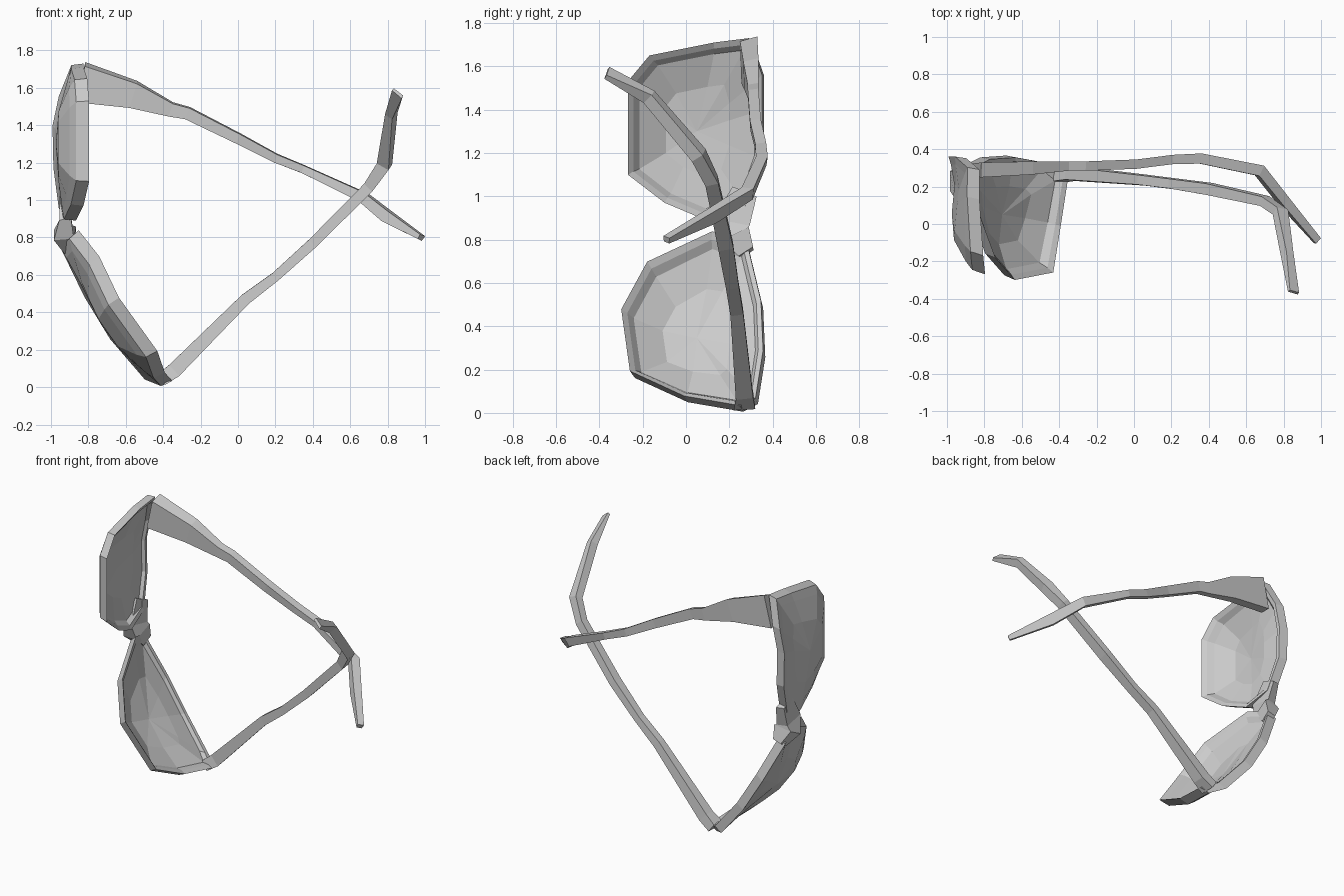
import bpy
from mathutils import Vector as V

if "Cube" in bpy.data.objects:
    bpy.data.objects.remove(bpy.data.objects["Cube"])


def make(name, verts, faces):
    me = bpy.data.meshes.new(name)
    me.from_pydata([tuple(v) for v in verts], [], faces)
    me.validate()
    ob = bpy.data.objects.new(name, me)
    bpy.context.collection.objects.link(ob)
    return ob


def loft(name, rings, cap_a, cap_b):
    """Join rings of points; caps are a centre point or None for an n-gon."""
    n = len(rings[0])
    verts = [p for r in rings for p in r]
    faces = []
    for k in range(len(rings) - 1):
        for i in range(n):
            j = (i + 1) % n
            faces.append((k*n+i, k*n+j, (k+1)*n+j, (k+1)*n+i))
    for cap, start, flip in ((cap_a, 0, True), (cap_b, (len(rings)-1)*n, False)):
        loop = list(range(start, start+n))
        if flip:
            loop.reverse()
        if cap is None:
            faces.append(loop)
        else:
            verts.append(cap)
            c = len(verts) - 1
            faces += [(loop[i], loop[(i+1) % n], c) for i in range(n)]
    return make(name, verts, faces)


def lens(name, outline, centre, inward):
    """Domed lens shell with a thick rim around its concave side."""
    o = [V(p) for p in outline]
    c, d = V(centre), V(inward).normalized()

    def ring(s, off):
        # parabolic dome: depth falls with the square of the radius
        return [c + (p-c)*s + d*(off - (p-c).dot(d)*s*(1-s)) for p in o]
    rings = [ring(.5, -.03), ring(.85, -.03), ring(.98, -.03), ring(1, .035),
             ring(.93, .03), ring(.87, .005), ring(.5, 0)]
    return loft(name, rings, c - d*.03, c)


def bar(name, pts, side):
    """Four-sided bar along (x, y, z, width along side, height)."""
    p = [V(q[:3]) for q in pts]
    rings = []
    for i, q in enumerate(pts):
        t = (p[min(i+1, len(p)-1)] - p[max(i-1, 0)]).normalized()
        s = V(side)
        s = (s - t*s.dot(t)).normalized()
        b = t.cross(s)
        rings.append([p[i] + s*(u*q[3]/2) + b*(v*q[4]/2)
                      for u, v in ((-1, -.8), (1, -1), (.8, 1), (-1, .9))])
    return loft(name, rings, None, None)


# Lenses with rims
lens("upper_lens",
     [(-.83, -.26, 1.10), (-.83, -.26, 1.53), (-.84, -.16, 1.65), (-.86, .14, 1.71),
      (-.86, .30, 1.73), (-.93, .36, 1.56), (-.965, .36, 1.40), (-.96, .36, 1.17),
      (-.93, .28, .95), (-.90, .10, .89), (-.86, -.09, .97)],
     (-.945, .05, 1.3), (.95, -.25, 0))
lens("lower_lens",
     [(-.88, .13, .82), (-.77, -.17, .68), (-.665, -.29, .46), (-.46, -.25, .175),
      (-.42, 0, .06), (-.38, .26, .015), (-.47, .33, .05), (-.66, .365, .27),
      (-.80, .355, .5), (-.93, .29, .77)],
     (-.705, .05, .345), (.78, -.25, .5))

# Nose bridge
bar("bridge", [(-.93, .27, 1.02, .05, .12), (-.92, .21, .88, .07, .17),
               (-.925, .23, .82, .12, .14), (-.90, .28, .74, .06, .08)], (1, 0, 0))

# Side arms with flared hinge corners and hooked ear ends
bar("upper_arm",
    [(-.84, .29, 1.63, .22, .08), (-.56, .30, 1.565, .15, .07), (-.36, .31, 1.485, .08, .05),
     (-.27, .31, 1.465, .07, .05), (0, .32, 1.33, .06, .05), (.2, .345, 1.225, .05, .05),
     (.35, .35, 1.165, .045, .055), (.67, .285, 1.015, .06, .06), (.8, .12, .91, .07, .05),
     (.98, -.09, .80, .03, .04)],
    (.45, 0, .9))
bar("lower_arm",
    [(-.41, .27, .04, .07, .10), (-.34, .27, .09, .08, .08), (.04, .235, .47, .06, .06),
     (.2, .215, .59, .05, .06), (.4, .185, .77, .055, .07), (.70, .12, 1.07, .06, .06),
     (.785, .06, 1.19, .075, .06), (.82, -.17, 1.46, .05, .06), (.855, -.365, 1.57, .07, .02)],
    (.7, 0, -.7))
